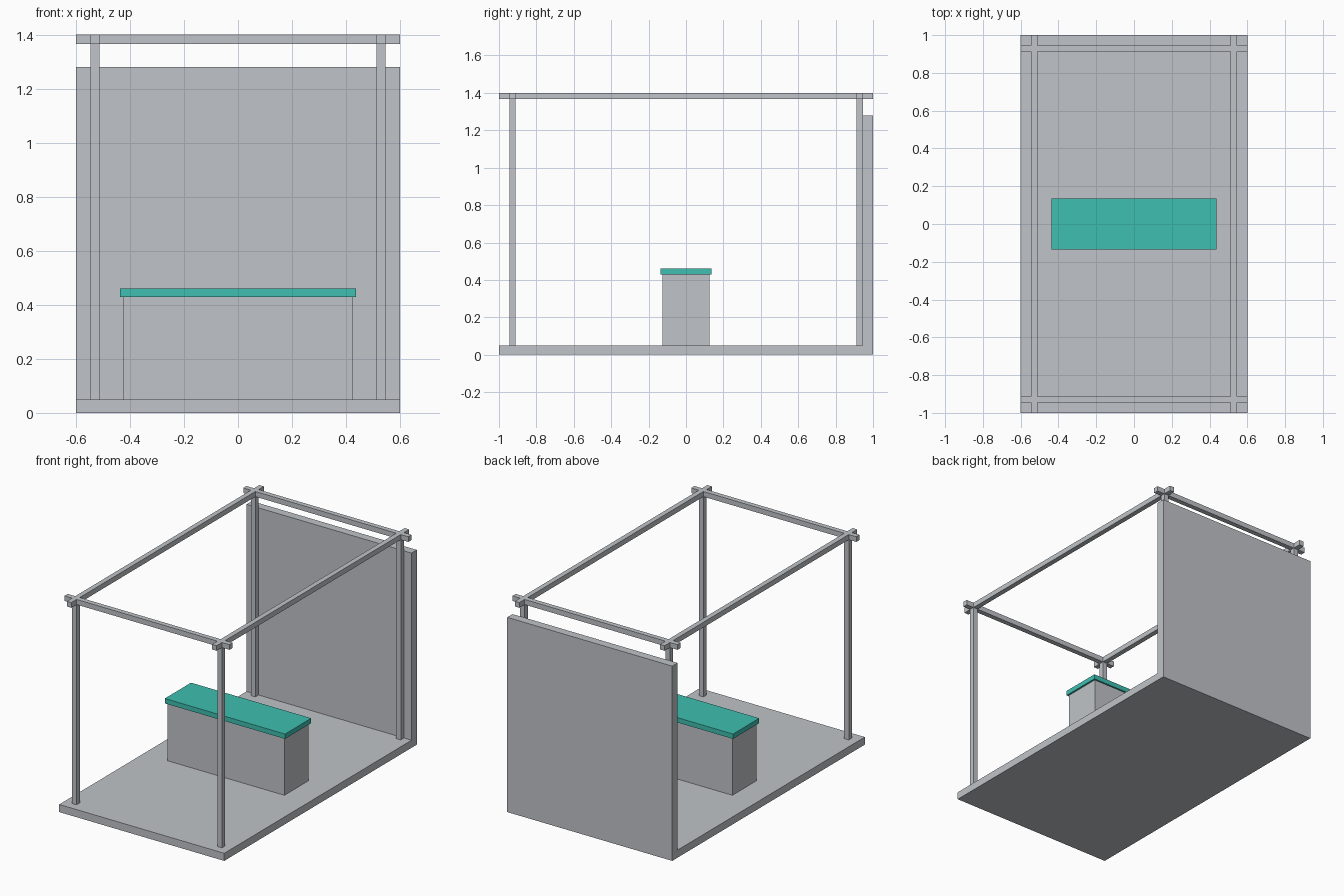
import bpy
import bmesh

cube = bpy.data.objects.get("Cube")
if cube:
    bpy.data.objects.remove(cube, do_unlink=True)


def make_material(name, color):
    mat = bpy.data.materials.new(name)
    mat.use_nodes = True
    mat.diffuse_color = color
    mat.node_tree.nodes["Principled BSDF"].inputs["Base Color"].default_value = color
    return mat


gray = make_material("light_gray", (0.53, 0.55, 0.58, 1))
teal = make_material("teal", (0.05, 0.52, 0.44, 1))


def finish(name, bm, mat):
    bmesh.ops.recalc_face_normals(bm, faces=bm.faces)
    mesh = bpy.data.meshes.new(name)
    bm.to_mesh(mesh)
    bm.free()
    mesh.materials.append(mat)
    obj = bpy.data.objects.new(name, mesh)
    bpy.context.collection.objects.link(obj)
    return obj


def extrude(bm, faces, vector):
    result = bmesh.ops.extrude_face_region(bm, geom=faces, use_keep_orig=True)
    moved = [g for g in result["geom"] if isinstance(g, bmesh.types.BMVert)]
    bmesh.ops.translate(bm, verts=moved, vec=vector)


def box(name, low, high, mat):
    bm = bmesh.new()
    bmesh.ops.create_cube(bm, size=1)
    for v in bm.verts:
        v.co = [(h if c > 0 else l) for c, l, h in zip(v.co, low, high)]
    return finish(name, bm, mat)


# Main sizes
half_x, half_y = 0.6, 1.0
floor_z, wall_z = 0.05, 1.28
rail_z, top_z = 1.366, 1.4
in_x, out_x = 0.512, 0.545
in_y, out_y = 0.912, 0.945

# Floor and back wall as one L-shaped profile
bm = bmesh.new()
profile = [(-half_y, 0), (half_y, 0), (half_y, wall_z),
           (out_y, wall_z), (out_y, floor_z), (-half_y, floor_z)]
face = bm.faces.new([bm.verts.new((-half_x, y, z)) for y, z in profile])
extrude(bm, [face], (2 * half_x, 0, 0))
finish("floor_and_back_wall", bm, gray)

# Four corner posts
for x_name, sx in (("left", 1), ("right", -1)):
    for y_name, sy in (("front", -1), ("back", 1)):
        xs = sorted((sx * in_x, sx * out_x))
        ys = sorted((sy * in_y, sy * out_y))
        box(f"{y_name}_{x_name}_post", (xs[0], ys[0], floor_z),
            (xs[1], ys[1], rail_z), gray)

# Roof frame: crossing rails kept from a grid of cells, then thickened
xs = [-half_x, -out_x, -in_x, in_x, out_x, half_x]
ys = [-half_y, -out_y, -in_y, in_y, out_y, half_y]
bm = bmesh.new()
grid = [[bm.verts.new((x, y, rail_z)) for y in ys] for x in xs]
cells = []
for i in range(5):
    for j in range(5):
        if i in (1, 3) or j in (1, 3):
            cells.append(bm.faces.new((grid[i][j], grid[i + 1][j],
                                       grid[i + 1][j + 1], grid[i][j + 1])))
bmesh.ops.delete(bm, geom=[v for v in bm.verts if not v.link_faces], context="VERTS")
extrude(bm, cells, (0, 0, top_z - rail_z))
finish("roof_frame", bm, gray)

# Counter with its overhanging top
box("counter_base", (-0.425, -0.125, floor_z), (0.425, 0.125, 0.428), gray)
box("counter_top", (-0.437, -0.136, 0.428), (0.437, 0.136, 0.46), teal)
